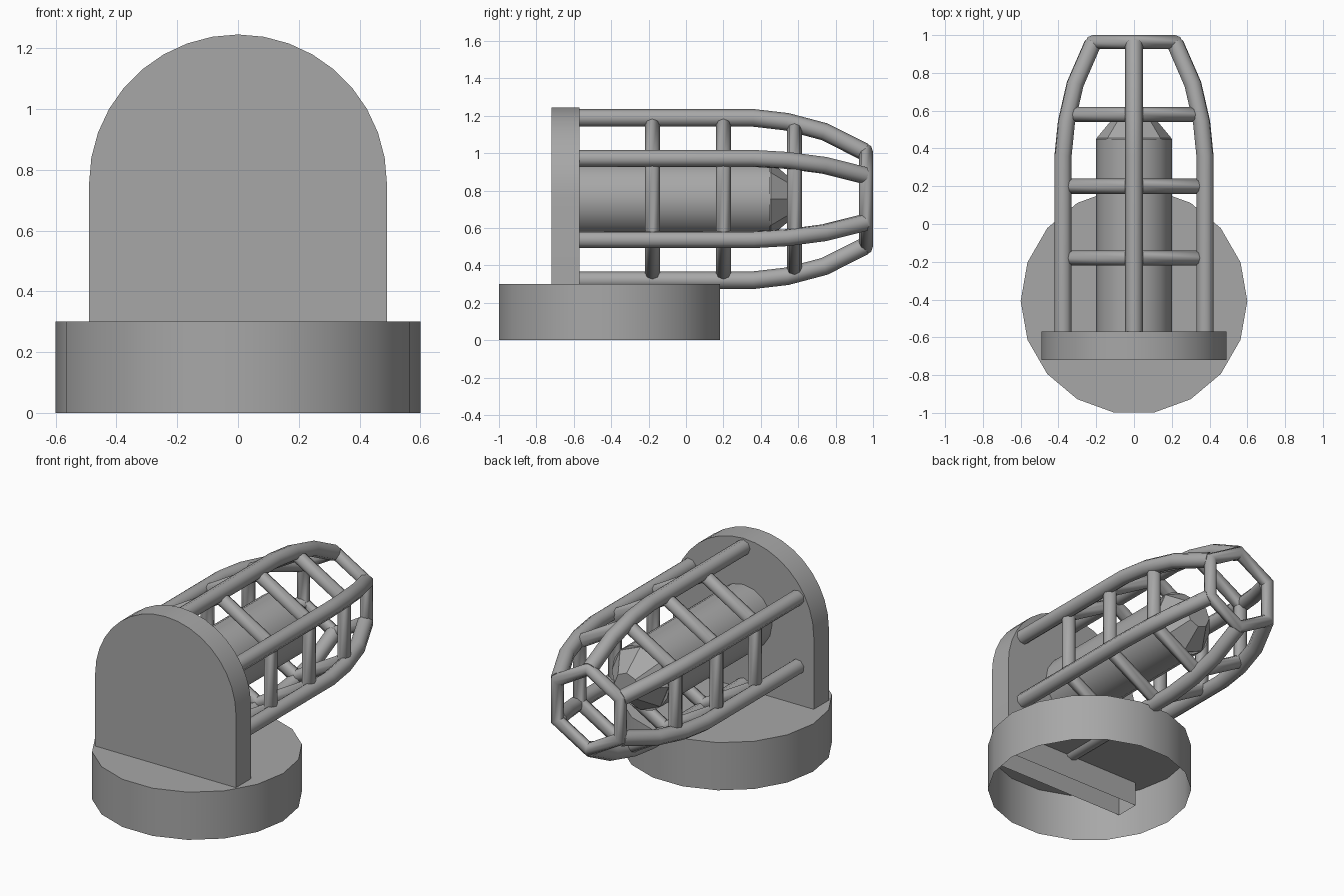
import bpy, bmesh, math
from mathutils import Vector

if "Cube" in bpy.data.objects:
    bpy.data.objects.remove(bpy.data.objects["Cube"])

AXIS_Z = 0.755          # height of the lamp / cage axis
grey = bpy.data.materials.new("grey metal")
grey.diffuse_color = (0.39, 0.39, 0.39, 1)
grey.use_nodes = True
grey.node_tree.nodes["Principled BSDF"].inputs["Base Color"].default_value = grey.diffuse_color


def finish(bm, name, smooth=None, recalc=True):
    if recalc:
        bmesh.ops.recalc_face_normals(bm, faces=bm.faces)
    me = bpy.data.meshes.new(name)
    bm.to_mesh(me)
    bm.free()
    me.materials.append(grey)
    ob = bpy.data.objects.new(name, me)
    bpy.context.collection.objects.link(ob)
    if smooth:
        bpy.ops.object.select_all(action='DESELECT')
        ob.select_set(True)
        bpy.context.view_layer.objects.active = ob
        bpy.ops.object.shade_smooth_by_angle(angle=math.radians(smooth))
    return ob


def loft(bm, rings, closed_path=False, caps=(True, True)):
    """Skin a list of vertex-position rings."""
    rows = [[bm.verts.new(p) for p in ring] for ring in rings]
    n = len(rows[0])
    pairs = list(zip(rows, rows[1:]))
    if closed_path:
        pairs.append((rows[-1], rows[0]))
    for a, b in pairs:
        for i in range(n):
            j = (i + 1) % n
            bm.faces.new((a[i], a[j], b[j], b[i]))
    if not closed_path:
        if caps[0]:
            bm.faces.new(rows[0][::-1])
        if caps[1]:
            bm.faces.new(rows[-1])


def tube(bm, path, normal, r, sides=8, closed=False):
    """Mitred round tube along a path lying in the plane of 'normal'."""
    rings, n = [], len(path)
    for i, p in enumerate(path):
        prev = path[i - 1] if (i or closed) else None
        nxt = path[(i + 1) % n] if (i < n - 1 or closed) else None
        d1 = (p - prev).normalized() if prev is not None else (nxt - p).normalized()
        d2 = (nxt - p).normalized() if nxt is not None else d1
        t = (d1 + d2).normalized()
        side = normal.cross(t) / t.dot(d1)
        rings.append([p + side * (r * math.cos(a)) + normal * (r * math.sin(a))
                      for a in (math.tau * k / sides for k in range(sides))])
    loft(bm, rings, closed)


def round_y(y, r, sides):
    return [Vector((r * math.cos(a), y, AXIS_Z + r * math.sin(a)))
            for a in (math.tau * k / sides for k in range(sides))]


def radial(k):
    a = math.radians(90 + 60 * k)
    return Vector((math.cos(a), 0, math.sin(a)))


# Round base, open underneath
bm = bmesh.new()
circle = [(0.6 * math.cos(math.radians(20 * k)), -0.408 + 0.6 * math.sin(math.radians(20 * k)))
          for k in range(18)]
loft(bm, [[(x, y, z) for x, y in circle] for z in (0, 0.3)], caps=(False, True))
finish(bm, "base", 40)

# Arched mounting plate, open at its hidden lower edge
bm = bmesh.new()
arch = [(0.49, 0.146)] + [(0.49 * math.cos(math.radians(10 * k)),
                           AXIS_Z + 0.49 * math.sin(math.radians(10 * k))) for k in range(19)] + [(-0.49, 0.146)]
loft(bm, [[(x, y, z) for x, z in arch] for y in (-0.72, -0.57)])
bm.normal_update()
bmesh.ops.recalc_face_normals(bm, faces=bm.faces)
bottom = [f for f in bm.faces if f.normal.z < -0.9]
bmesh.ops.delete(bm, geom=bottom, context='FACES_ONLY')
finish(bm, "mounting_plate", 40, recalc=False)

# Lamp body
bm = bmesh.new()
loft(bm, [round_y(-0.57, 0.2, 16), round_y(0.45, 0.2, 16)])
finish(bm, "lamp_body", 40)

# Faceted lamp tip
bm = bmesh.new()
loft(bm, [round_y(0.44, 0.198, 8), round_y(0.455, 0.198, 8), round_y(0.59, 0.085, 8)])
finish(bm, "lamp_tip")

# Six lengthwise cage bars
bar_profile = [(-0.57, 0.434), (0.36, 0.434), (0.54, 0.413), (0.74, 0.36), (0.955, 0.252)]
bm = bmesh.new()
for k in range(6):
    d = radial(k)
    path = [d * r + Vector((0, y, AXIS_Z)) for y, r in bar_profile]
    tube(bm, path, d.cross(Vector((0, 1, 0))), 0.047)
finish(bm, "cage_bars", 50)

# Hexagonal cage hoops and end hoop
bm = bmesh.new()
for y, r, t in ((-0.18, 0.408, 0.04), (0.2, 0.408, 0.04), (0.58, 0.385, 0.04), (0.963, 0.253, 0.037)):
    path = [radial(k) * r + Vector((0, y, AXIS_Z)) for k in range(6)]
    tube(bm, path, Vector((0, 1, 0)), t, closed=True)
finish(bm, "cage_hoops", 50)
